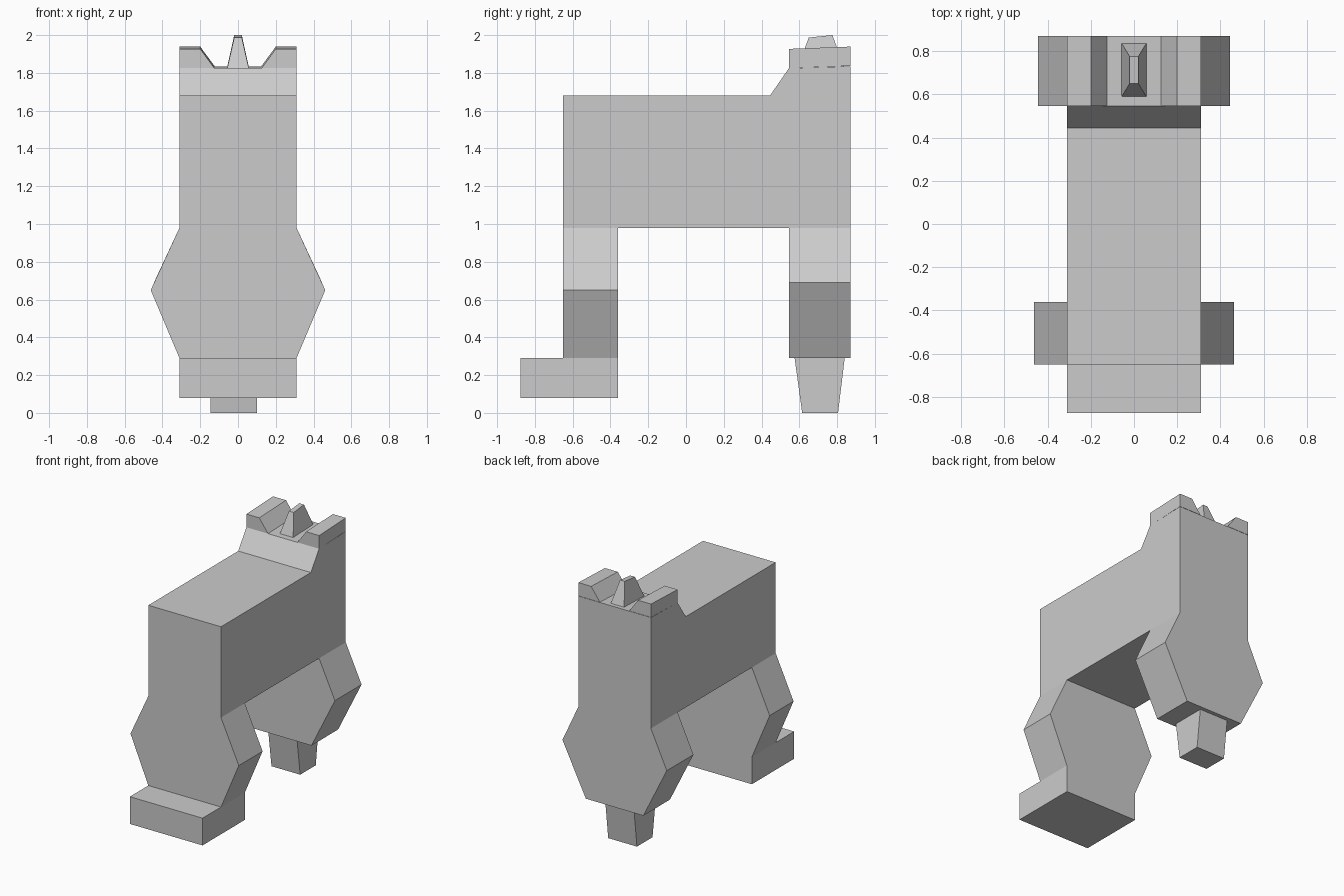
import bpy
import bmesh

cube = bpy.data.objects.get("Cube")
if cube:
    bpy.data.objects.remove(cube, do_unlink=True)

grey = bpy.data.materials.new("plain grey")
grey.use_nodes = True
grey.diffuse_color = (0.6, 0.6, 0.6, 1)
grey.node_tree.nodes["Principled BSDF"].inputs["Base Color"].default_value = (0.6, 0.6, 0.6, 1)


def loft(name, ring_a, ring_b):
    """Closed flat-faced solid between two matching rings of points."""
    bm = bmesh.new()
    a = [bm.verts.new(p) for p in ring_a]
    b = [bm.verts.new(p) for p in ring_b]
    bm.faces.new(a)
    bm.faces.new(b)
    for i in range(len(a)):
        j = (i + 1) % len(a)
        bm.faces.new((a[i], a[j], b[j], b[i]))
    bmesh.ops.recalc_face_normals(bm, faces=bm.faces)
    mesh = bpy.data.meshes.new(name)
    bm.to_mesh(mesh)
    bm.free()
    mesh.materials.append(grey)
    obj = bpy.data.objects.new(name, mesh)
    bpy.context.collection.objects.link(obj)
    return obj


def across(name, outline, half):
    """Side outline (y, z) extruded symmetrically across x."""
    return loft(name, [(-half, y, z) for y, z in outline], [(half, y, z) for y, z in outline])


def along(name, outline, y0, y1, rise=0):
    """Front outline (x, z) extruded from y0 to y1, optionally rising."""
    return loft(name, [(x, y0, z) for x, z in outline], [(x, y1, z + rise) for x, z in outline])


def rect(x0, x1, y0, y1, z0, z1):
    """Rectangle whose height runs from z0 at the front to z1 at the back."""
    return [(x0, y0, z0), (x1, y0, z0), (x1, y1, z1), (x0, y1, z1)]


def mirrored(half_outline):
    return half_outline + [(-x, z) for x, z in reversed(half_outline)]


W = 0.31                    # half width of the body
FRONT, REAR, STEP = -0.65, 0.87, 0.545

# Body with the raised rear block
across("body", [(FRONT, 0.98), (FRONT, 1.68), (0.445, 1.68), (STEP, 1.825),
                (REAR, 1.835), (REAR, 0.98)], W)

# Bulging legs
along("front_leg", mirrored([(W, 0.98), (0.462, 0.65), (W, 0.29)]), FRONT, -0.36)
along("rear_leg", mirrored([(W, 0.98), (0.445, 0.69), (0.245, 0.29)]), STEP, REAR)

# Foot and tapered peg
across("front_foot", [(-0.875, 0.08), (-0.875, 0.29), (-0.36, 0.29), (-0.36, 0.08)], W)
loft("rear_peg", rect(-0.145, 0.1, 0.615, 0.805, 0, 0),
     rect(-0.145, 0.1, 0.575, 0.84, 0.29, 0.29))

# Side ridges and centre post on top of the rear block
for side, s in (("left", 1), ("right", -1)):
    along(side + "_ridge", [(s * x, z) for x, z in
          ((0.125, 1.825), (0.2, 1.927), (W, 1.927), (W, 1.825))], STEP, REAR, 0.012)
loft("centre_post", rect(-0.057, 0.057, 0.59, 0.836, 1.825, 1.833),
     rect(-0.02, 0.02, 0.65, 0.775, 1.987, 2.0))
